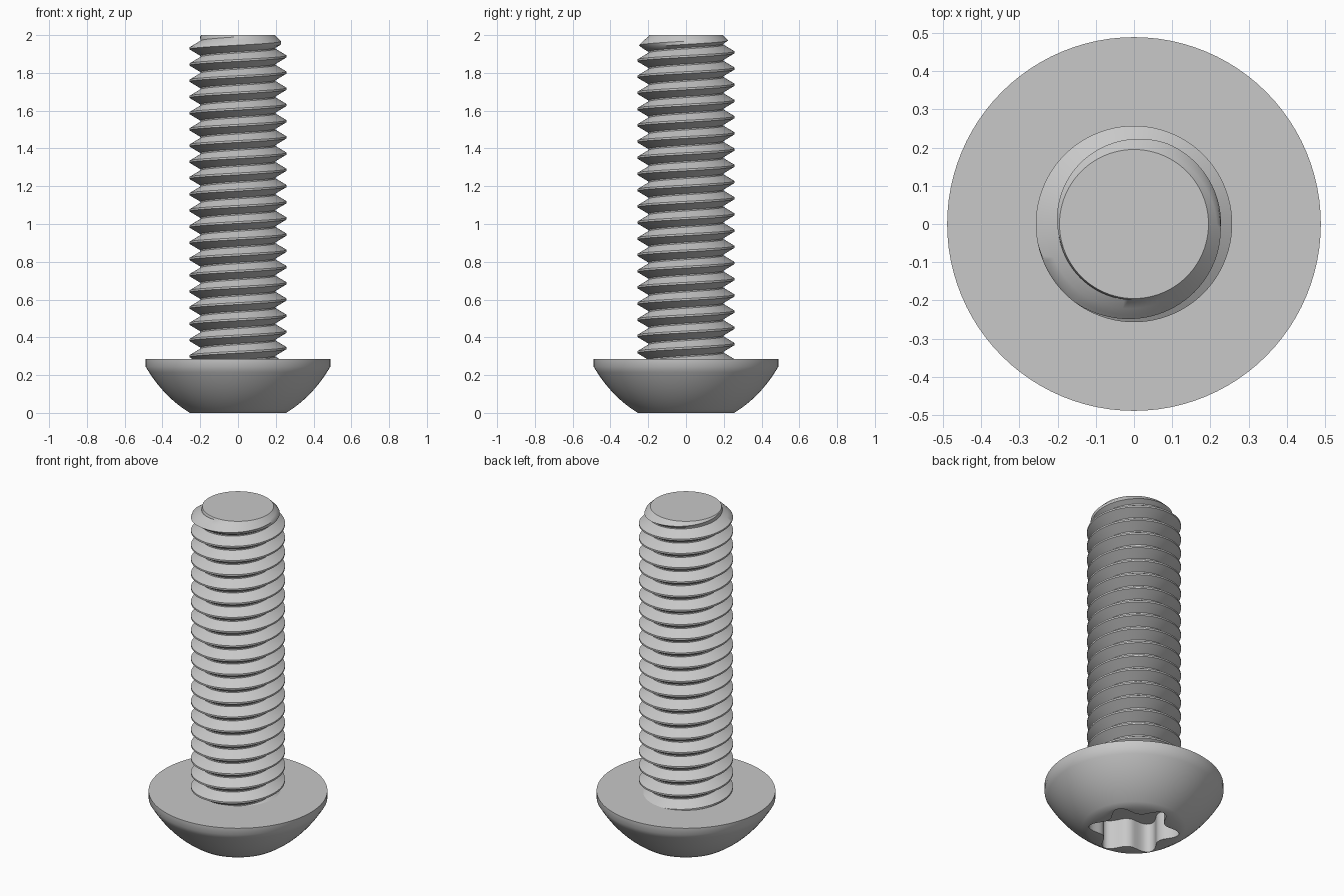
import bpy, bmesh, math

cube = bpy.data.objects.get("Cube")
if cube:
    bpy.data.objects.remove(cube)

TAU = 2 * math.pi
HEAD_TOP, TIP = 0.285, 2.0
PITCH, CREST_R, ROOT_R, TIP_R = 0.0858, 0.257, 0.199, 0.195
CREST_HALF, FLANK_END = 0.005, 0.0395
CREST_Z = 1.63  # height of one crest on the +x side

steel = bpy.data.materials.new("grey steel")
steel.use_nodes = True
color = (0.58, 0.58, 0.58, 1)
steel.diffuse_color = color
steel.node_tree.nodes["Principled BSDF"].inputs["Base Color"].default_value = color


def finish(name, bm):
    bmesh.ops.remove_doubles(bm, verts=bm.verts[:], dist=1e-5)
    bmesh.ops.recalc_face_normals(bm, faces=bm.faces[:])
    mesh = bpy.data.meshes.new(name)
    bm.to_mesh(mesh)
    bm.free()
    mesh.materials.append(steel)
    obj = bpy.data.objects.new(name, mesh)
    bpy.context.collection.objects.link(obj)
    bpy.ops.object.select_all(action='DESELECT')
    obj.select_set(True)
    bpy.context.view_layer.objects.active = obj
    bpy.ops.object.shade_smooth_by_angle(angle=math.radians(40))
    return obj


def skin(bm, rings, closed):
    for a, b in zip(rings, rings[1:]):
        n = len(a)
        for i in range(n if closed else n - 1):
            j = (i + 1) % n
            bm.faces.new((a[i], a[j], b[j], b[i]))


# Domed head with a six-lobed drive recess
def lobed(angle):
    return 0.178 + 0.072 * ((1 - math.cos(6 * angle)) / 2) ** 1.3


def dome(t):
    start, control, end = (0.489, 0.245), (0.398, 0.0875), (0.255, 0)
    return [(1 - t) ** 2 * s + 2 * t * (1 - t) * c + t * t * e
            for s, c, e in zip(start, control, end)]


SIDES = 96
profile = [(0.489, HEAD_TOP)] + [dome(k / 10) for k in range(11)]
bm = bmesh.new()
rings = []
for r, z in profile + [(lobed, 0), (lobed, 0.175)]:
    ring = []
    for i in range(SIDES):
        a = TAU * i / SIDES
        radius = r(a) if callable(r) else r
        ring.append(bm.verts.new((radius * math.cos(a), radius * math.sin(a), z)))
    rings.append(ring)
skin(bm, rings, True)
bm.faces.new(rings[0])
bm.faces.new(rings[-1])
finish("head", bm)


# Threaded shank: helical rows clamped between the head and the chamfered tip
def thread_radius(angle, z):
    phase = (z - CREST_Z) / PITCH - angle / TAU
    d = abs(phase - round(phase)) * PITCH
    t = min(max((d - CREST_HALF) / (FLANK_END - CREST_HALF), 0), 1)
    r = CREST_R + (ROOT_R - CREST_R) * t
    return min(r, TIP_R + TIP - z)


mid = (CREST_HALF + FLANK_END) / 2
offsets = [-FLANK_END, -mid, -CREST_HALF, CREST_HALF, mid, FLANK_END]
START_Z = HEAD_TOP - 0.01
first = math.floor((START_Z - CREST_Z) / PITCH) - 2
last = math.ceil((TIP - CREST_Z) / PITCH) + 1
bm = bmesh.new()
rows = []
for turn in range(first, last + 1):
    for off in offsets:
        row = []
        for i in range(SIDES + 1):
            a = TAU * i / SIDES
            z = CREST_Z + PITCH * (turn + a / TAU) + off
            z = min(max(z, START_Z), TIP)
            r = thread_radius(a, z)
            row.append(bm.verts.new((r * math.cos(a), r * math.sin(a), z)))
        rows.append(row)
skin(bm, rows, False)
bmesh.ops.remove_doubles(bm, verts=bm.verts[:], dist=1e-5)

# Flat end of the tip
tip_ring = [v for v in bm.verts if v.co.z > TIP - 1e-5]
tip_ring.sort(key=lambda v: math.atan2(v.co.y, v.co.x))
bm.faces.new(tip_ring)
finish("threaded_shank", bm)
